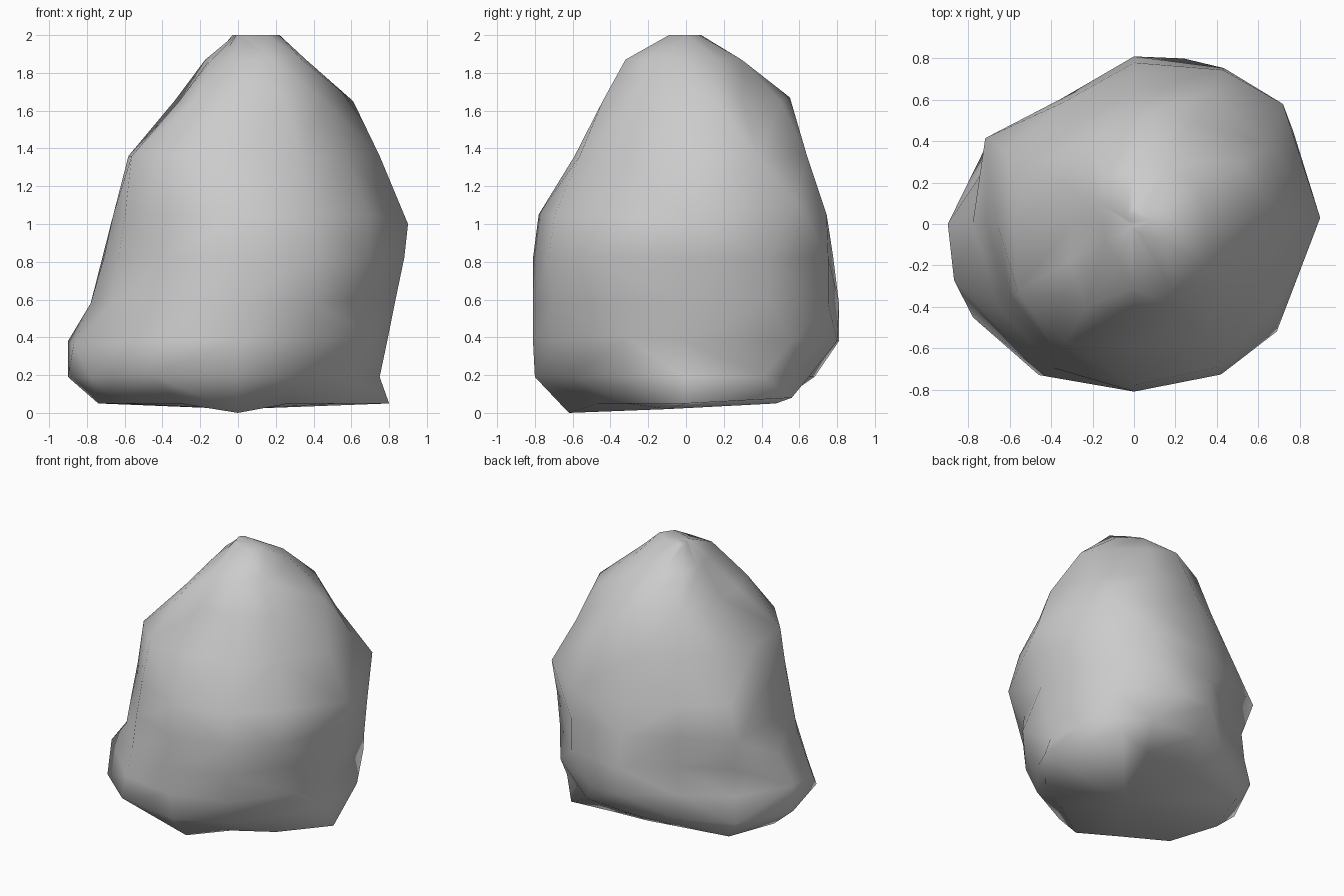
import bpy, bmesh, math

# Horizontal slices: height, then radii every 30 degrees starting at +x
SLICES = [
    (0.05, (.80, .78, .55, .46, .48, .70, .74, .72, .62, .62, .54, .62)),
    (0.19, (.75, .82, .75, .68, .66, .81, .90, .90, .84, .80, .71, .67)),
    (0.38, (.79, .86, .84, .81, .67, .77, .90, .91, .85, .81, .79, .77)),
    (0.58, (.83, .87, .87, .81, .65, .75, .78, .77, .80, .81, .81, .74)),
    (0.82, (.88, .89, .87, .78, .70, .83, .71, .73, .77, .81, .84, .83)),
    (1.05, (.90, .92, .86, .73, .68, .71, .66, .69, .73, .78, .80, .80)),
    (1.36, (.75, .76, .74, .64, .56, .58, .58, .65, .67, .59, .65, .66)),
    (1.65, (.62, .60, .58, .55, .46, .39, .30, .36, .46, .43, .51, .53)),
    (1.87, (.36, .36, .34, .29, .27, .20, .15, .16, .18, .31, .37, .39)),
    (2.00, (.22, .14, .09, .08, .06, .02, .01, .01, .02, .03, .06, .18)),
]

# Corners that stand out from the slices: (slice, spoke) -> position
CORNERS = {
    (0, 1): (.57, .56, .08),     # back right foot
    (2, 1): (.66, .56, .38),
    (5, 1): (.72, .58, 1.12),    # back right shoulder
    (2, 2): (.24, .80, .38),
    (5, 0): (.90, .03, 1.0),     # right ridge
    (7, 0): (.61, .16, 1.65),
    (4, 11): (.69, -.52, .82),   # front right ridge and the notch below it
    (3, 11): (.64, -.41, .60),
    (2, 11): (.73, -.32, .40),
    (1, 8): (-.46, -.73, .20),   # front left foot
    (2, 7): (-.87, -.27, .36),
    (7, 3): (.08, .55, 1.67),    # back shoulder
}


def radius(u, v):
    """Distance from the axis of the midpoint of two vertices."""
    return (u.co + v.co).xy.length


def make_boulder():
    bm = bmesh.new()
    rings = []
    for z, radii in SLICES:
        ring = []
        for i, r in enumerate(radii):
            a = math.radians(30 * i)
            ring.append(bm.verts.new((r * math.cos(a), r * math.sin(a), z)))
        rings.append(ring)
    for (k, i), co in CORNERS.items():
        rings[k][i].co = co
    rings[0][9].co.z = 0.0  # lowest front point of the base

    # Side walls, split along the diagonal that bulges outwards
    for low, high in zip(rings, rings[1:]):
        for i in range(12):
            j = (i + 1) % 12
            a, b, c, d = low[i], low[j], high[j], high[i]
            if radius(a, c) > radius(b, d):
                bm.faces.new((a, b, c))
                bm.faces.new((a, c, d))
            else:
                bm.faces.new((a, b, d))
                bm.faces.new((b, c, d))

    # Base and peak
    base = bm.verts.new((0, -0.1, 0.02))
    peak = bm.verts.new((0.09, 0.02, 2.0))
    for i in range(12):
        j = (i + 1) % 12
        bm.faces.new((rings[0][j], rings[0][i], base))
        bm.faces.new((rings[-1][i], rings[-1][j], peak))

    bmesh.ops.recalc_face_normals(bm, faces=bm.faces)
    for f in bm.faces:
        f.smooth = True
    mesh = bpy.data.meshes.new("boulder")
    bm.to_mesh(mesh)
    bm.free()
    obj = bpy.data.objects.new("boulder", mesh)
    bpy.context.collection.objects.link(obj)
    return obj


stone = bpy.data.materials.new("stone grey")
stone.diffuse_color = (0.6, 0.6, 0.6, 1)
boulder = make_boulder()
boulder.data.materials.append(stone)
